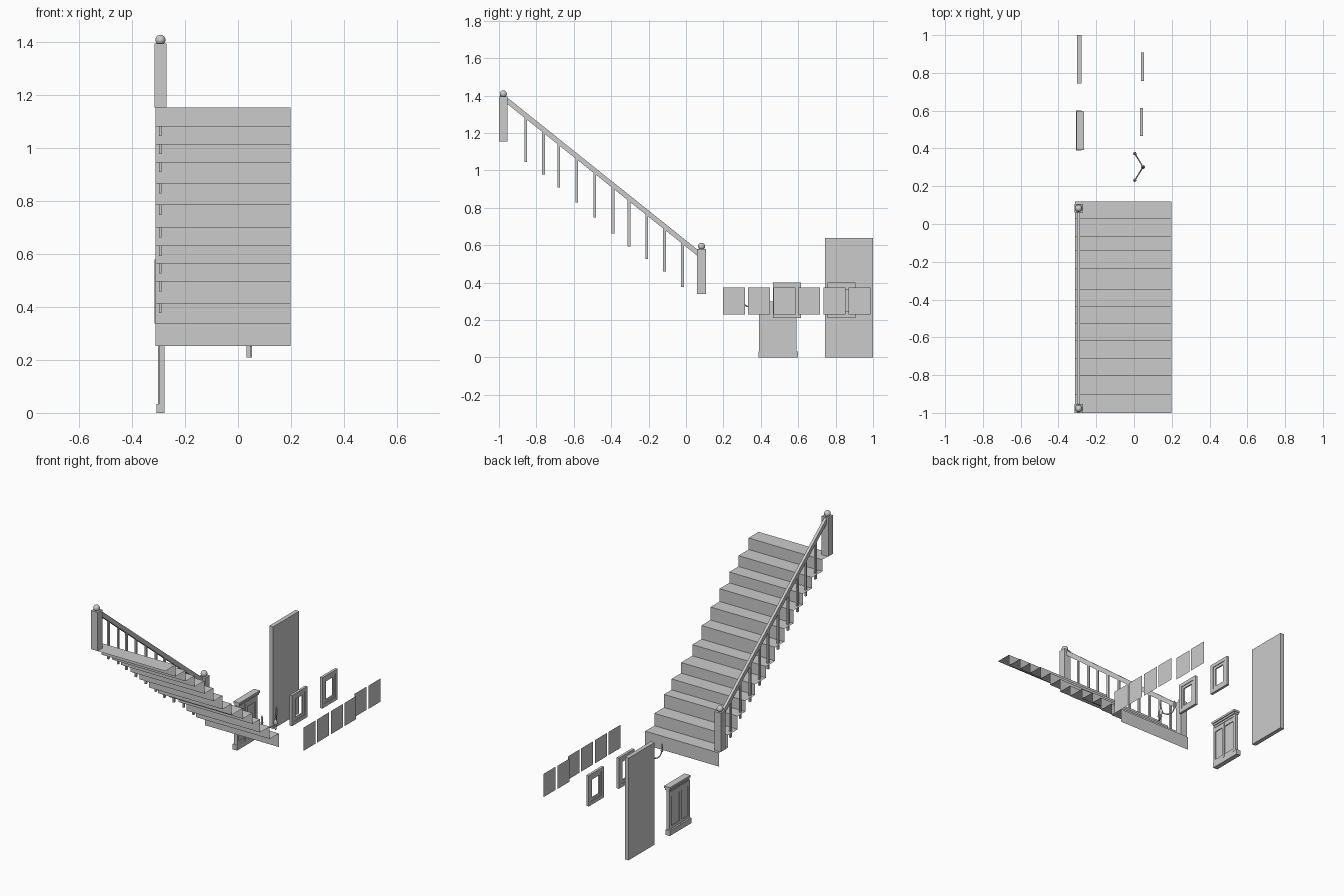
import bpy, bmesh, math
from mathutils import Vector

if "Cube" in bpy.data.objects:
    bpy.data.objects.remove(bpy.data.objects["Cube"])


def mesh_object(name, verts, faces):
    me = bpy.data.meshes.new(name)
    me.from_pydata(verts, [], faces)
    me.update()
    ob = bpy.data.objects.new(name, me)
    bpy.context.collection.objects.link(ob)
    return ob


def box(name, x, y, z):
    """Box from (min, max) ranges on each axis."""
    bm = bmesh.new()
    bmesh.ops.create_cube(bm, size=1)
    for v in bm.verts:
        v.co = [(r[0] + r[1]) / 2 + c * (r[1] - r[0]) for r, c in zip((x, y, z), v.co)]
    me = bpy.data.meshes.new(name)
    bm.to_mesh(me)
    bm.free()
    ob = bpy.data.objects.new(name, me)
    bpy.context.collection.objects.link(ob)
    return ob


def ball(name, loc, r, seg=20, rings=12):
    bpy.ops.mesh.primitive_uv_sphere_add(segments=seg, ring_count=rings, radius=r, location=loc)
    ob = bpy.context.object
    ob.name = name
    bpy.ops.object.shade_smooth_by_angle()
    return ob


def turned(name, loc, profile, seg=12):
    """Lathe a (radius, height) profile about a vertical axis."""
    x, y, z = loc
    verts, faces = [], []
    for r, h in profile:
        for i in range(seg):
            a = 2 * math.pi * i / seg
            verts.append((x + r * math.cos(a), y + r * math.sin(a), z + h))
    for j in range(len(profile) - 1):
        for i in range(seg):
            k = (i + 1) % seg
            faces.append((j * seg + i, j * seg + k, (j + 1) * seg + k, (j + 1) * seg + i))
    faces.append(tuple(reversed(range(seg))))
    faces.append(tuple(range((len(profile) - 1) * seg, len(profile) * seg)))
    return mesh_object(name, verts, faces)


def tube(name, points, r):
    cu = bpy.data.curves.new(name, 'CURVE')
    cu.dimensions = '3D'
    cu.bevel_depth = r
    cu.bevel_resolution = 2
    cu.use_fill_caps = True
    sp = cu.splines.new('BEZIER')
    sp.bezier_points.add(len(points) - 1)
    for bp, p in zip(sp.bezier_points, points):
        bp.co = p
        bp.handle_left_type = bp.handle_right_type = 'AUTO'
    ob = bpy.data.objects.new(name, cu)
    bpy.context.collection.objects.link(ob)
    return ob


def ring(name, x, y, z, w):
    """Rectangular picture-frame ring of border w, lying in the yz plane."""
    verts, faces = [], []
    for xx in x:
        for d in (0, w):
            verts += [(xx, y[0] + d, z[0] + d), (xx, y[1] - d, z[0] + d),
                      (xx, y[1] - d, z[1] - d), (xx, y[0] + d, z[1] - d)]
    for i in range(4):
        k = (i + 1) % 4
        faces += [(i, 4 + i, 4 + k, k), (8 + i, 8 + k, 12 + k, 12 + i),
                  (i, k, 8 + k, 8 + i), (4 + i, 12 + i, 12 + k, 4 + k)]
    return mesh_object(name, verts, faces)


# Staircase: one open zigzag sheet of treads and risers
edge_y = [-1, -.90, -.80, -.71, -.615, -.525, -.435, -.345, -.235, -.14, -.065, .03, .12]
level_z = [1.154, 1.082, 1.014, .946, .866, .785, .70, .63, .564, .496, .414, .337, .252]
profile = [(edge_y[0], level_z[0])]
for i in range(12):
    profile += [(edge_y[i + 1], level_z[i]), (edge_y[i + 1], level_z[i + 1])]
verts = [(x, y, z) for y, z in profile for x in (-.312, .198)]
faces = [(2 * i, 2 * i + 1, 2 * i + 3, 2 * i + 2) for i in range(len(profile) - 1)]
mesh_object("stairs", verts, faces)

# Newel posts with ball tops
for name, y, z0, z1 in (("top", -.977, 1.154, 1.395), ("bottom", .083, .338, .58)):
    box(name + "_newel_post", (-.315, -.27), (y - .023, y + .023), (z0, z1))
    ball(name + "_newel_ball", (-.293, y, z1 + .014), .019)

# Sloping handrail
ya, za, yb, zb, h = -.955, 1.372, .06, .561, .017
side = [(ya, za - h), (yb, zb - h), (yb, zb + h), (ya, za + h)]
mesh_object("handrail", [(x, y, z) for x in (-.303, -.286) for y, z in side],
            [(3, 2, 1, 0), (4, 5, 6, 7)] + [(i, (i + 1) % 4, 4 + (i + 1) % 4, 4 + i) for i in range(4)])

# Balusters, one per tread, sunk slightly through it
bal_y = [-.857, -.762, -.68, -.585, -.487, -.39, -.305, -.21, -.115, -.019]
for y, tread in zip(bal_y, level_z[1:11]):
    top = za + (zb - za) * (y - ya) / (yb - ya)
    box("baluster", (-.299, -.289), (y - .007, y + .007), (tread - .037, top))

# Door slab
box("door", (-.303, -.277), (.743, 1.0), (0, .638))

# Panelled cabinet: back, stiles, rails, plinth, stepped cornice
box("cabinet_panel", (-.294, -.284), (.392, .59), (.02, .275))
for y0, y1 in ((.39, .405), (.468, .489), (.57, .59)):
    box("cabinet_stile", (-.299, -.277), (y0, y1), (.03, .27))
for z0, z1 in ((.03, .05), (.235, .265)):
    box("cabinet_rail", (-.297, -.279), (.4, .58), (z0, z1))
box("cabinet_plinth", (-.308, -.278), (.388, .6), (0, .033))
for i, z in enumerate((.262, .275, .287)):
    g = .006 * i
    box("cabinet_cornice", (-.293 - g, -.276 + g), (.398 - g * .6, .588 + g * .6), (z, z + .013))

# Two picture frames with a stepped border
for x, y0, y1 in ((.040, .465, .615), (.045, .757, .907)):
    ring("picture_frame_outer", (x - .008, x + .008), (y0, y1), (.21, .402), .022)
    ring("picture_frame_inner", (x - .004, x + .004), (y0 + .021, y1 - .021), (.231, .381), .018)

# Two-armed wall sconce
turned("sconce_stem", (.048, .302, .25),
       [(.002, 0), (.008, .01), (.004, .02), (.011, .04), (.011, .05), (.005, .062), (.004, .09), (.001, .1)])
for s in (-1, 1):
    p = Vector((.048, .302, .295))
    tip = Vector((.004, .302 + s * .071, .305))
    a, b = p.lerp(tip, .35), p.lerp(tip, .75)
    tube("sconce_arm", [p, a - Vector((0, 0, .025)), b - Vector((0, 0, .03)), tip], .0035)
    turned("sconce_candle", tip, [(.003, -.004), (.009, .004), (.009, .007), (.005, .008), (.005, .04), (.001, .05)])

# Row of flat hanging panels
for i, (y, x) in enumerate(zip((.198, .332, .468, .599, .735, .869), (.315, .315, .315, .315, .292, .294))):
    mesh_object("wall_picture", [(x, y, .23), (x, y + .117, .23), (x, y + .117, .375), (x, y, .375)], [(0, 1, 2, 3)])
